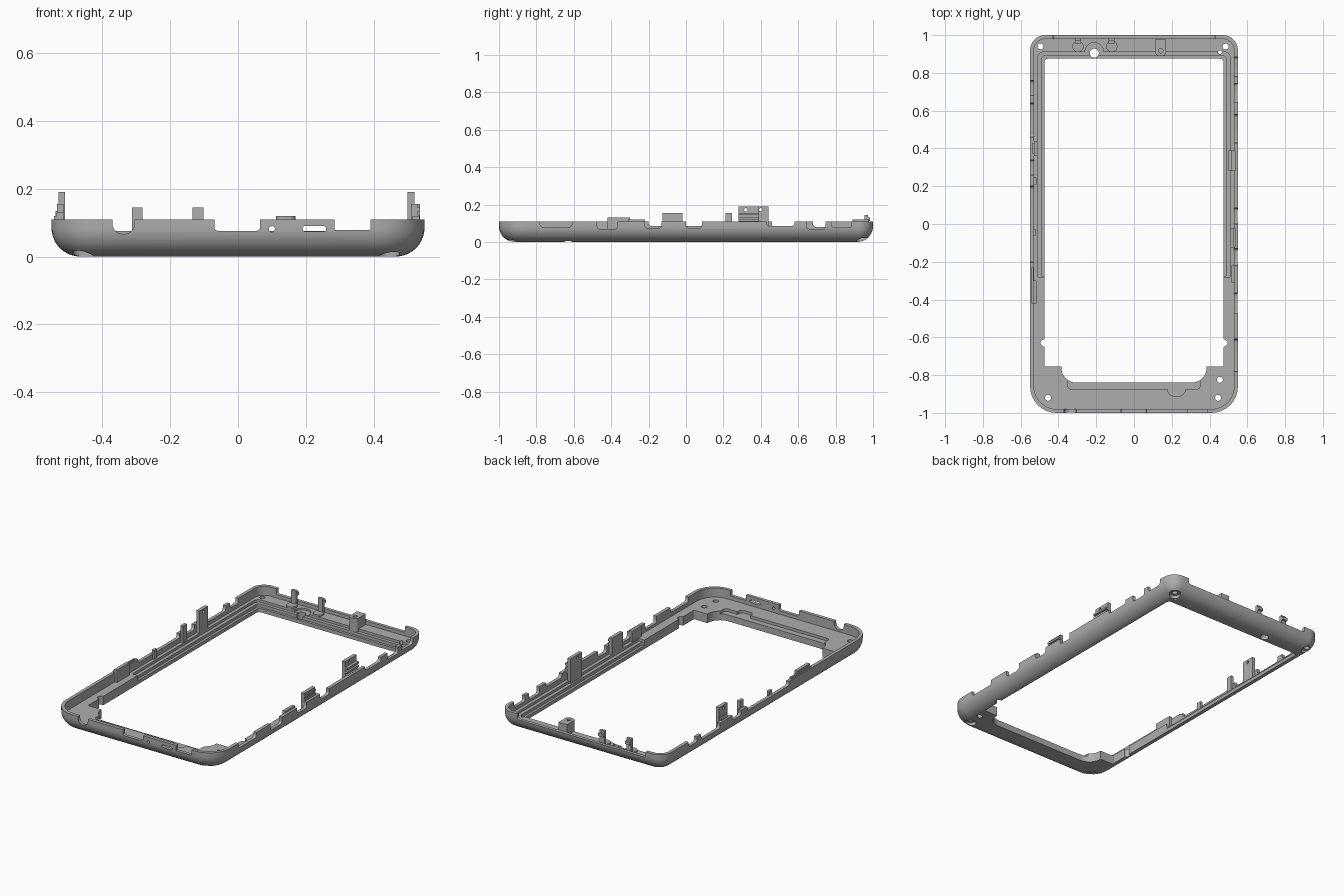
import bpy, bmesh
from math import sin, cos, pi, radians

if "Cube" in bpy.data.objects:
    bpy.data.objects.remove(bpy.data.objects["Cube"], do_unlink=True)

grey = bpy.data.materials.new("matte grey")
grey.use_nodes = True
grey.diffuse_color = (0.42, 0.42, 0.42, 1)
grey.node_tree.nodes["Principled BSDF"].inputs["Base Color"].default_value = (0.42, 0.42, 0.42, 1)


def outline(u0, u1, v0, v1, r_low, r_high=None, n=8):
    """Rounded rectangle, with one radius at the low-v end and one at the high-v end."""
    r_high = r_low if r_high is None else r_high
    corners = [(u1, v1, -1, -1, r_high, 0), (u0, v1, 1, -1, r_high, 1),
               (u0, v0, 1, 1, r_low, 2), (u1, v0, -1, 1, r_low, 3)]
    pts = []
    for u, v, su, sv, r, q in corners:
        for i in range(n + 1):
            a = (q + i / n) * pi / 2
            pts.append((u + su * r + r * cos(a), v + sv * r + r * sin(a)))
    return pts


def circle(u, v, r, n=20):
    return [(u + r * cos(2 * pi * i / n), v + r * sin(2 * pi * i / n)) for i in range(n)]


def loft(name, rings):
    """Closed solid through a stack of rings of 3D points."""
    bm = bmesh.new()
    loops = [[bm.verts.new(p) for p in ring] for ring in rings]
    n = len(loops[0])
    for a, b in zip(loops, loops[1:]):
        for i in range(n):
            j = (i + 1) % n
            bm.faces.new((a[i], a[j], b[j], b[i]))
    bm.faces.new(loops[0])
    bm.faces.new(loops[-1])
    bmesh.ops.recalc_face_normals(bm, faces=bm.faces)
    mesh = bpy.data.meshes.new(name)
    bm.to_mesh(mesh)
    bm.free()
    mesh.materials.append(grey)
    ob = bpy.data.objects.new(name, mesh)
    bpy.context.collection.objects.link(ob)
    return ob


def prism(name, pts, lo, hi, axis="z"):
    place = {"x": lambda u, v, w: (w, u, v), "y": lambda u, v, w: (u, w, v),
             "z": lambda u, v, w: (u, v, w)}[axis]
    return loft(name, [[place(u, v, w) for u, v in pts] for w in (lo, hi)])


def box(name, x0, x1, y0, y1, z0, z1):
    return prism(name, [(x0, y0), (x1, y0), (x1, y1), (x0, y1)], z0, z1)


def carve(ob, cutters):
    for c in cutters:
        c.hide_render = True
        mod = ob.modifiers.new("cut", "BOOLEAN")
        mod.operation, mod.solver, mod.object = "DIFFERENCE", "EXACT", c
    deps = bpy.context.evaluated_depsgraph_get()
    ob_eval = ob.evaluated_get(deps)
    mesh = bpy.data.meshes.new_from_object(ob_eval)
    ob.modifiers.clear()
    ob.data = mesh
    for c in cutters:
        bpy.data.objects.remove(c, do_unlink=True)


def smooth(ob):
    bpy.ops.object.select_all(action="DESELECT")
    ob.select_set(True)
    bpy.context.view_layer.objects.active = ob
    bpy.ops.object.shade_smooth_by_angle(angle=radians(30))


# Tray with a rounded lower edge
HEIGHT, ROUND = 0.11, 0.085
rings = []
for i in range(11):
    a = i / 10 * pi / 2
    d, z = ROUND * (1 - sin(a)), ROUND * (1 - cos(a))
    rings.append((d, z))
rings.append((0, HEIGHT))
frame = loft("frame", [[(x, y, z) for x, y in outline(
    -0.55 + d, 0.55 - d, -1 + d, 1 - d, max(0.14 - d, 0.03), max(0.08 - d, 0.02))]
    for d, z in rings])

cuts = []
# Pocket inside the wall, then lower steps around the opening
cuts.append(prism("pocket", outline(-0.53, 0.53, -0.98, 0.98, 0.12, 0.06), 0.055, 0.3))
cuts.append(prism("step", outline(-0.51, 0.51, -0.28, 0.91, 0.005, 0.03), 0.04, 0.3))
cuts.append(prism("ledge", outline(-0.49, 0.49, -0.275, 0.89, 0.005, 0.02), 0.022, 0.3))
cuts.append(prism("front_step", outline(-0.35, 0.35, -0.875, -0.7, 0.02), 0.038, 0.3))
cuts.append(prism("front_step_bump", outline(0.18, 0.27, -0.91, -0.8, 0.03), 0.038, 0.3))

# Main opening, narrower at the front
cuts.append(prism("opening", outline(-0.475, 0.475, -0.755, 0.875, 0.005, 0.02), -0.1, 0.3))
cuts.append(prism("front_opening", outline(-0.385, 0.385, -0.84, -0.6, 0.08), -0.1, 0.3))
for s in (-1, 1):
    cuts.append(prism("side_bite", circle(s * 0.475, -0.63, 0.02), -0.1, 0.3))

# Screw holes with countersinks underneath
for x, y in ((-0.495, 0.94), (0.485, 0.94), (-0.455, -0.92), (0.445, -0.92), (0.455, -0.825)):
    cuts.append(prism("screw_hole", circle(x, y, 0.016), -0.1, 0.3))
    if abs(y) > 0.9:
        cuts.append(prism("countersink", circle(x, y, 0.032), -0.1, 0.022))
cuts.append(prism("lens_recess", circle(-0.21, 0.91, 0.05), 0.045, 0.3))
cuts.append(prism("lens_hole", circle(-0.21, 0.905, 0.024), -0.1, 0.3))
cuts.append(prism("small_hole", circle(0.455, 0.91, 0.01), -0.1, 0.3))

# Front wall: socket notches, pin hole and slot
for x0, x1, z, r in ((-0.37, -0.305, 0.067, 0.03), (-0.07, 0.065, 0.076, 0.01),
                     (0.285, 0.39, 0.078, 0.002)):
    cuts.append(prism("front_notch", outline(x0, x1, z, 0.3, r), -1.1, -0.965, "y"))
cuts.append(prism("pin_hole", circle(0.1, 0.081, 0.009), -1.1, -0.965, "y"))
cuts.append(prism("slot", outline(0.19, 0.26, 0.074, 0.09, 0.0078), -1.1, -0.965, "y"))

# Back wall: long low stretch
cuts.append(prism("back_notch", outline(-0.43, 0.43, 0.076, 0.3, 0.01), 0.965, 1.1, "y"))

# Side walls: button and latch notches
for y0, y1, z in ((-0.78, -0.61, 0.08), (-0.475, -0.365, 0.07), (-0.22, -0.13, 0.075),
                  (0, 0.085, 0.075), (0.43, 0.58, 0.085), (0.645, 0.745, 0.07),
                  (0.78, 0.885, 0.076)):
    cuts.append(prism("left_notch", outline(y0, y1, z, 0.3, 0.015), 0.515, 0.6, "x"))
for y0, y1, z in ((-0.2, 0.2, 0.085), (0.26, 0.34, 0.08), (0.46, 0.64, 0.078),
                  (0.68, 0.76, 0.08)):
    cuts.append(prism("right_notch", outline(y0, y1, z, 0.3, 0.015), -0.6, -0.515, "x"))
carve(frame, cuts)
smooth(frame)

# Left side: tall ribbed tab, ribbed clip, low latch
tall = box("left_tall_tab", 0.5, 0.52, 0.28, 0.39, 0.03, 0.19)
carve(tall, [prism("tab_hole", circle(0.32, 0.172, 0.009), 0.4, 0.6, "x")])
box("left_clip", 0.51, 0.53, -0.125, -0.02, 0.04, 0.155)
for y0, y1, top in ((0.28, 0.39, 0.155), (-0.125, -0.02, 0.145)):
    for i in range(3):
        z = top - 0.022 * i
        box("left_rib", 0.518, 0.537, y0, y1, z - 0.012, z)
box("left_latch", 0.515, 0.535, -0.31, -0.22, 0.05, 0.12)

# Right side: tall tab, narrow tab, long latch and low tabs
tall = box("right_tall_tab", -0.53, -0.51, 0.36, 0.44, 0.03, 0.19)
carve(tall, [prism("tab_hole", circle(0.4, 0.172, 0.009), -0.6, -0.4, "x")])
box("right_tall_tab_rib", -0.538, -0.528, 0.37, 0.43, 0.04, 0.135)
box("right_narrow_tab", -0.533, -0.515, 0.21, 0.247, 0.04, 0.155)
box("right_latch", -0.535, -0.515, -0.42, -0.3, 0.04, 0.13)
box("right_latch_rib", -0.542, -0.533, -0.42, -0.23, 0.1, 0.12)
box("right_small_tab", -0.535, -0.52, -0.06, -0.03, 0.05, 0.11)

# Back bar: two hooks on round pads and a screw boss
for x in (-0.297, -0.118):
    smooth(prism("hook_pad", circle(x, 0.94, 0.03), 0.04, 0.065))
    box("hook_post", x - 0.016, x + 0.016, 0.955, 0.972, 0.05, 0.145)
    box("hook_tip", x - 0.016, x + 0.016, 0.965, 0.985, 0.112, 0.13)
boss = prism("screw_boss", outline(0.112, 0.17, 0.89, 0.978, 0.02, 0.003), 0.03, 0.12)
carve(boss, [prism("boss_hole", circle(0.141, 0.918, 0.012), 0.08, 0.2)])
smooth(boss)
